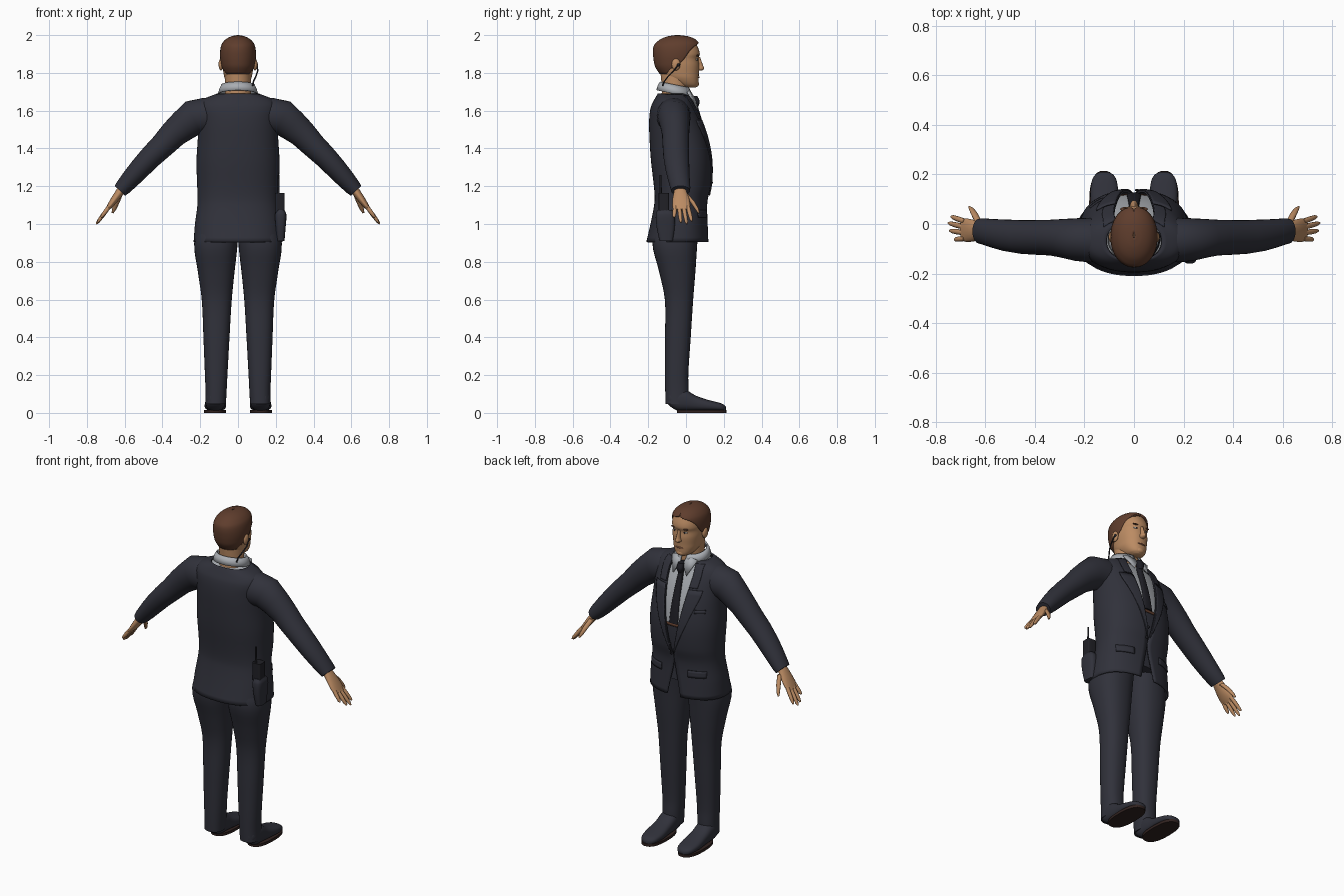
import bpy, bmesh
from math import sin, cos, pi, asin, radians
from mathutils import Vector, Matrix

cube = bpy.data.objects.get("Cube")
if cube:
    bpy.data.objects.remove(cube)


def material(name, *rgb):
    m = bpy.data.materials.new(name)
    m.use_nodes = True
    m.diffuse_color = (*rgb, 1)
    m.node_tree.nodes["Principled BSDF"].inputs["Base Color"].default_value = (*rgb, 1)
    return m


SUIT = material("navy suit", .03, .031, .043)
SHIRT = material("pale grey shirt", .4, .42, .45)
TIE = material("black tie", .013, .013, .018)
SKIN = material("tan skin", .5, .26, .125)
HAIR = material("brown hair", .115, .047, .026)
SOLE = material("dark brown sole", .03, .016, .014)
WHITE = material("eye white", .6, .58, .55)
BLACK = material("black plastic", .015, .015, .02)
LIPS = material("lips", .33, .13, .075)


def finish(name, bm, mats, mirror=False, thick=0, angle=50):
    me = bpy.data.meshes.new(name)
    bm.to_mesh(me)
    bm.free()
    ob = bpy.data.objects.new(name, me)
    bpy.context.collection.objects.link(ob)
    for m in mats if isinstance(mats, list) else [mats]:
        me.materials.append(m)
    bpy.ops.object.select_all(action='DESELECT')
    ob.select_set(True)
    bpy.context.view_layer.objects.active = ob
    bpy.ops.object.shade_smooth_by_angle(angle=radians(angle))
    if thick:
        ob.modifiers.new("Thickness", 'SOLIDIFY').thickness = thick
    if mirror:
        ob.modifiers.new("Mirror", 'MIRROR').use_mirror_merge = False
    return ob


def grid(name, rows, mats, closed=True, caps=True, **kw):
    """Skin rows of points into a surface."""
    bm = bmesh.new()
    vs = [[bm.verts.new(p) for p in row] for row in rows]
    n = len(vs[0])
    for a, b in zip(vs, vs[1:]):
        for j in range(n if closed else n - 1):
            k = (j + 1) % n
            bm.faces.new((a[j], b[j], b[k], a[k]))
    if closed and caps:
        bm.faces.new(vs[0])
        bm.faces.new(vs[-1])
        bmesh.ops.recalc_face_normals(bm, faces=bm.faces)
    else:
        bmesh.ops.remove_doubles(bm, verts=bm.verts, dist=1e-5)
    return finish(name, bm, mats, **kw)


def at(table, z):
    """Smoothly interpolate a table of (z, ...) rows."""
    i = max(k for k in range(len(table) - 1) if k == 0 or table[k][0] <= z)
    lo, hi = table[i], table[i + 1]
    pre, post = table[max(i - 1, 0)], table[min(i + 2, len(table) - 1)]
    h = hi[0] - lo[0]
    t = (z - lo[0]) / h
    out = [z]
    for a, b, p, q in zip(lo[1:], hi[1:], pre[1:], post[1:]):
        ma, mb = (b - p) / (hi[0] - pre[0]) * h, (q - a) / (post[0] - lo[0]) * h
        out.append((2*t**3 - 3*t*t + 1)*a + (t**3 - 2*t*t + t)*ma
                   + (3*t*t - 2*t**3)*b + (t**3 - t*t)*mb)
    return out


def levels(table, k=4):
    zs = [a[0] + (b[0] - a[0]) * i / k for a, b in zip(table, table[1:]) for i in range(k)]
    return zs + [table[-1][0]]


def spow(v, n):
    return (abs(v) ** (2 / n)) * (1 if v >= 0 else -1)


def arc(row, n=2, a=0, b=2 * pi, seg=40, cx=0, grow=0, tilt=0, full=True):
    """Points round a level (z, half width, back, front); angle 0 faces +y."""
    z, w, yb, yf = row[:4]
    cy, ry = (yb + yf) / 2, (yf - yb) / 2 + grow
    pts = []
    for i in range(seg if full else seg + 1):
        t = a + (b - a) * i / seg
        dy = ry * spow(cos(t), n)
        pts.append((cx + (w + grow) * spow(sin(t), n), cy + dy, z + tilt * dy))
    return pts


def loft(name, table, mats, k=4, n=2, seg=40, cx=0, **kw):
    return grid(name, [arc(at(table, z), n, seg=seg, cx=cx) for z in levels(table, k)], mats, **kw)


def tube(name, path, mat, seg=16, **kw):
    """Path of (x, y, z, radius, radius along y)."""
    rows = []
    for i, (x, y, z, r, ry) in enumerate(path):
        p, q = path[max(i - 1, 0)], path[min(i + 1, len(path) - 1)]
        d = Vector((q[0] - p[0], 0, q[2] - p[2])).normalized()
        rows.append([(x - d.z * r * cos(t), y + ry * sin(t), z + d.x * r * cos(t))
                     for t in (2 * pi * j / seg for j in range(seg))])
    return grid(name, rows, mat, **kw)


def ball(name, loc, size, mat, mirror=False):
    bm = bmesh.new()
    bmesh.ops.create_uvsphere(bm, u_segments=16, v_segments=10, radius=1,
                              matrix=Matrix.LocRotScale(Vector(loc), None, Vector(size)))
    return finish(name, bm, mat, mirror=mirror)


# Jacket shell: z, half width, back, front, half opening at the front
JN = 2.3
JACKET = [(.905, .235, -.21, .12, .045), (1, .228, -.188, .115, .025), (1.08, .217, -.172, .112, .008),
          (1.13, .214, -.166, .115, .002), (1.2, .216, -.17, .131, .014), (1.33, .22, -.185, .136, .04),
          (1.45, .213, -.193, .118, .06), (1.55, .21, -.195, .086, .074), (1.62, .212, -.186, .052, .08),
          (1.66, .185, -.167, .03, .076), (1.69, .112, -.15, .012, .07)]


def turn(row, x):
    return asin(min(.97, max(0, x) / row[1]) ** (JN / 2))


rows = []
for z in levels(JACKET):
    r = at(JACKET, z)
    a = turn(r, r[4])
    rows.append(arc(r, JN, a, 2 * pi - a, 64, full=False))
grid("jacket", rows, SUIT, closed=False, thick=.008)


def patch(name, z0, z1, inner, outer, grow=.006, steps=14, mirror=True, side=1):
    """Raised cloth panel lying on the jacket front."""
    rows = []
    for i in range(steps + 1):
        r = at(JACKET, z0 + (z1 - z0) * i / steps)
        a, b = turn(r, inner(r)), turn(r, outer(r))
        if side < 0:
            a, b = -b, -a
        rows.append(arc(r, JN, a, b, 8, grow=grow, full=False))
    grid(name, rows, SUIT, closed=False, thick=.006, mirror=mirror)


patch("lapel", 1.16, 1.55, lambda r: r[4], lambda r: r[4] + .075 * min(1, (r[0] - 1.15) / .36))
patch("collar_lapel", 1.56, 1.68, lambda r: r[4], lambda r: r[4] + .045)
patch("hip_pocket_flap", 1.035, 1.075, lambda r: .085, lambda r: .18, steps=3)
patch("breast_pocket", 1.425, 1.445, lambda r: .125, lambda r: .175, steps=2, mirror=False, side=-1)
for z in (1.16, 1.22):
    ball("jacket_button", (.012, .124 if z < 1.2 else .137, z), (.009, .005, .009), BLACK)

# Body under the jacket: trousers below, shirt above
CORE = [(z - .008, w - .022, yb + .022, yf - .017) for z, w, yb, yf, g in JACKET[1:]]
core = loft("shirt_and_waist", CORE, [SUIT, SHIRT], n=JN, seg=48)
for f in core.data.polygons:
    f.material_index = int(f.center.z > 1.33)
grid("belt", [arc(at(CORE, z), JN, seg=48, grow=.003) for z in (1.322, 1.338)], HAIR, thick=.003, caps=False)

# Tie
TIE_ROWS = [(1.34, .03, .1, .127), (1.42, .027, .08, .117), (1.53, .02, .06, .09), (1.625, .012, .03, .062)]
loft("tie", TIE_ROWS, TIE, n=3, seg=16)
loft("tie_knot", [(1.622, .012, .03, .066), (1.65, .02, .03, .072), (1.678, .018, .01, .06)], TIE, n=3, seg=16)

# Shirt collar band and points
BAND = [(1.69, .106, -.157, .035), (1.715, .099, -.15, .03), (1.738, .088, -.138, .018)]
grid("shirt_collar", [arc(r, 2, .2, 2 * pi - .2, 40, tilt=-.2, full=False) for r in BAND],
     SHIRT, closed=False, thick=.008)
grid("collar_point", [[(.012, .045, 1.672), (.045, .064, 1.615)], [(.018, .018, 1.715), (.085, .012, 1.70)]],
     SHIRT, closed=False, thick=.008, mirror=True)

# Sleeves and hands
tube("sleeve", [(.11, -.065, 1.565, .09, .085), (.18, -.065, 1.572, .096, .09), (.237, -.063, 1.563, .094, .086),
                (.29, -.058, 1.52, .083, .078), (.34, -.055, 1.478, .074, .072), (.4, -.054, 1.415, .066, .07),
                (.46, -.052, 1.357, .061, .068), (.52, -.046, 1.293, .056, .064), (.57, -.038, 1.237, .05, .058),
                (.61, -.03, 1.192, .043, .053), (.625, -.029, 1.176, .038, .05)], SUIT, seg=28, mirror=True)
tube("palm", [(.6, -.03, 1.2, .024, .032), (.625, -.03, 1.17, .022, .034), (.65, -.027, 1.135, .02, .044),
              (.675, -.025, 1.1, .016, .048), (.695, -.024, 1.075, .009, .044)], SKIN, seg=20, mirror=True)
for name, y0, y1, x, z in (("index_finger", .01, .03, .738, 1.015), ("middle_finger", -.013, .004, .75, 1.0),
                           ("ring_finger", -.036, -.027, .744, 1.008), ("little_finger", -.058, -.063, .725, 1.035)):
    a, b = Vector((.682, y0, 1.092)), Vector((x, y1, z))
    tube(name, [(*a.lerp(b, t), r, r) for t, r in ((0, .011), (.5, .011), (.85, .009), (1, .004))],
         SKIN, seg=10, mirror=True)
tube("thumb", [(.625, 0, 1.155, .014, .014), (.642, .035, 1.115, .014, .013), (.655, .057, 1.08, .011, .01),
               (.665, .068, 1.058, .005, .005)], SKIN, seg=10, mirror=True)

# Trouser legs: z, inner x, outer x, back, front
LEGS = [(.048, .064, .172, -.108, .012), (.12, .06, .172, -.11, .014), (.2, .056, .175, -.111, .012),
        (.4, .045, .183, -.111, .025), (.6, .033, .192, -.112, .038), (.75, .018, .213, -.143, .05),
        (.9, .002, .232, -.178, .06), (1.02, .002, .2, -.15, .07)]
rows = []
for z in levels(LEGS):
    z, xi, xo, yb, yf = at(LEGS, z)
    rows.append(arc((z, (xo - xi) / 2, yb, yf), 2.3, seg=32, cx=(xi + xo) / 2))
grid("trouser_leg", rows, SUIT, mirror=True)

# Shoes: y, half width, bottom, top
SHOE = [(-.104, .025, .055, .1), (-.085, .045, .035, .12), (-.045, .052, .012, .13), (0, .053, .01, .122),
        (.05, .053, .01, .092), (.12, .057, .01, .068), (.175, .05, .01, .054), (.2, .036, .01, .044),
        (.211, .015, .012, .032)]
rows = []
for y in levels(SHOE, 3):
    y, w, lo, hi = at(SHOE, y)
    rows.append([(.12 + w * spow(cos(t), 2.6), y, (lo + hi) / 2 + (hi - lo) / 2 * spow(sin(t), 2.6))
                 for t in (2 * pi * j / 24 for j in range(24))])
grid("shoe", rows, SUIT, mirror=True)
grid("shoe_sole", [arc((z, .059, -.048, .215), 2.5, seg=36, cx=.122) for z in (0, .016)], SOLE, mirror=True)

# Head and neck
loft("neck", [(1.66, .07, -.13, .01), (1.72, .068, -.128, .008), (1.8, .068, -.135, .02)], SKIN)
loft("head", [(1.722, .026, -.005, .052), (1.735, .048, -.05, .064), (1.77, .07, -.11, .067), (1.8, .077, -.135, .068),
              (1.84, .083, -.15, .07), (1.875, .085, -.16, .066), (1.9, .087, -.163, .073), (1.94, .083, -.16, .061),
              (1.97, .066, -.14, .04), (1.99, .03, -.1, -.01)], SKIN, n=2.25)

# Hair cap: the last value is the angle of the opening over the face
HAIRCAP = [(1.795, .072, -.14, .03, 2.15), (1.83, .086, -.162, .05, 1.7), (1.86, .092, -.17, .06, 1.3),
           (1.89, .095, -.174, .068, 1.12), (1.92, .094, -.175, .074, .95), (1.945, .089, -.17, .074, .65),
           (1.962, .08, -.156, .067, .1), (1.98, .062, -.132, .046, 0), (1.994, .034, -.095, .01, 0),
           (2, .004, -.055, -.035, 0)]
rows = []
for z in levels(HAIRCAP):
    r = at(HAIRCAP, z)
    a = max(0, r[4])
    rows.append(arc(r, 2.1, a, 2 * pi - a, 48, full=False))
grid("hair", rows, HAIR, closed=False, thick=.012)

# Face
loft("nose", [(1.812, .011, .04, .083), (1.821, .017, .04, .096), (1.84, .012, .04, .09),
              (1.885, .008, .04, .074)], SKIN, seg=16)
ball("eye", (.033, .053, 1.871), (.014, .01, .0065), WHITE, True)
ball("iris", (.033, .059, 1.871), (.006, .006, .006), BLACK, True)
ball("eyebrow", (.035, .06, 1.892), (.021, .009, .005), HAIR, True)
ball("mouth", (0, .064, 1.777), (.026, .008, .005), LIPS)
ball("chin", (0, .05, 1.742), (.028, .019, .018), SKIN)
ball("ear", (.09, -.053, 1.845), (.013, .023, .032), SKIN, True)

# Earpiece with a wire running to the collar
ball("earpiece", (.1, -.04, 1.842), (.007, .008, .009), BLACK)
tube("earpiece_wire", [(.102, -.045, 1.838, .004, .004), (.104, -.065, 1.81, .004, .004),
                       (.096, -.092, 1.785, .004, .004), (.082, -.115, 1.755, .004, .004),
                       (.078, -.125, 1.73, .004, .004)], BLACK, seg=8)

# Belt radio and the bulge beneath it
loft("radio", [(1.06, .026, -.145, -.09), (1.165, .026, -.145, -.09)], BLACK, k=1, n=7, seg=32, cx=.221)
loft("radio_antenna", [(1.15, .006, -.14, -.128), (1.26, .005, -.139, -.129)], BLACK, k=1, seg=10, cx=.214)
loft("hip_bulge", [(.91, .02, -.14, -.07), (.98, .026, -.155, -.06), (1.05, .03, -.16, -.06),
                   (1.075, .02, -.15, -.075)], SUIT, n=3, seg=24, cx=.226)
